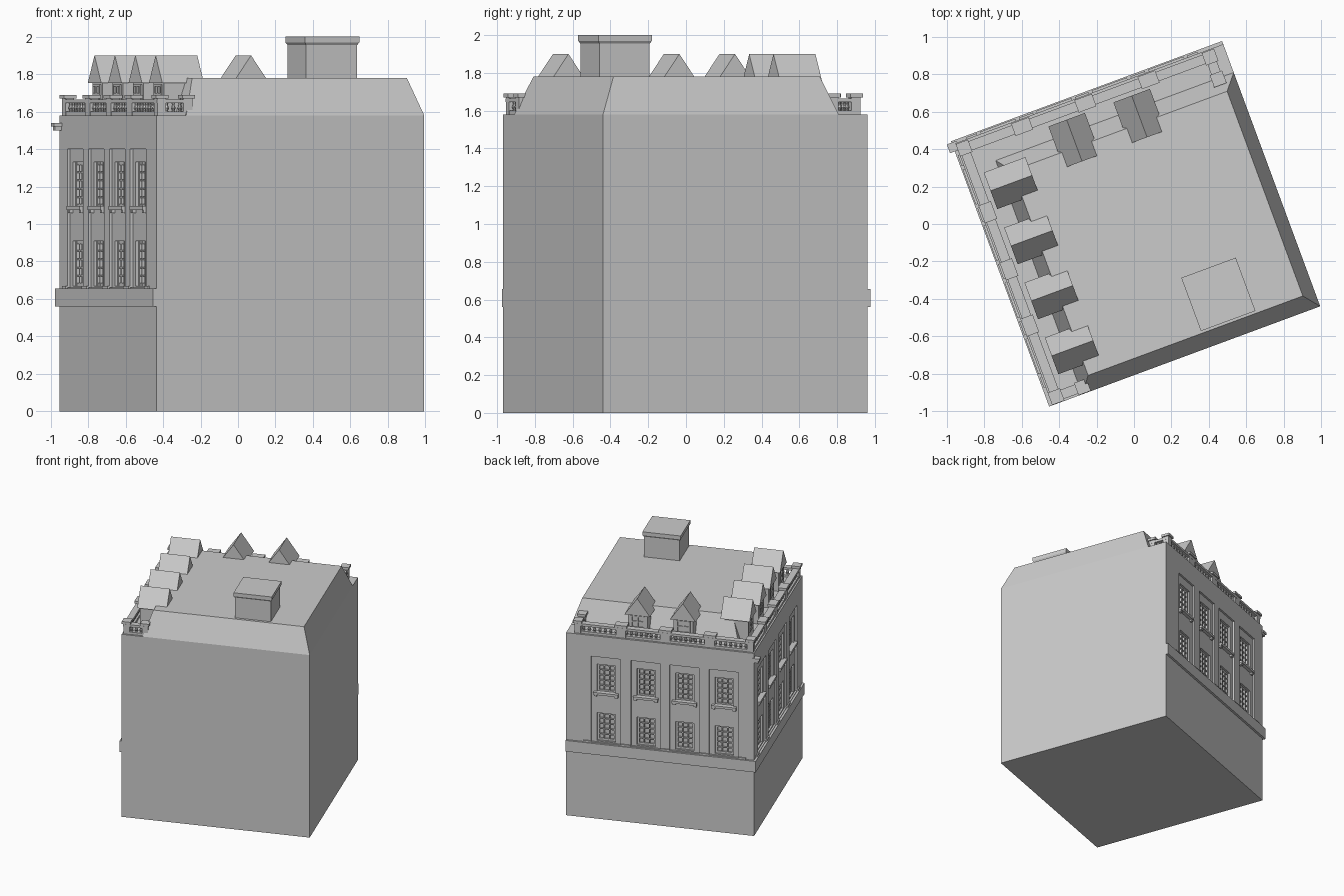
import bpy, bmesh, math
from mathutils import Matrix

if "Cube" in bpy.data.objects:
    bpy.data.objects.remove(bpy.data.objects["Cube"])

ROT = Matrix.Rotation(math.radians(20.3), 4, 'Z')
U0, U1, V0, V1 = -0.745, 0.78, -0.757, 0.735   # footprint before rotation
EAVE, TOP = 1.58, 1.78


# Facade frames: s runs along the wall, d points outward
def plan(s, d, z): return (s, d, z)
def west(s, d, z): return (U0 - d, s, z)
def north(s, d, z): return (s, V1 + d, z)


def loft(bm, rings, frame=plan):
    vs = [[bm.verts.new(frame(*p)) for p in r] for r in rings]
    n = len(vs[0])
    for a, b in zip(vs, vs[1:]):
        for i in range(n):
            bm.faces.new((a[i], a[(i + 1) % n], b[(i + 1) % n], b[i]))
    bm.faces.new(vs[0])
    bm.faces.new(vs[-1])


def rect(s0, s1, d0, d1, z):
    return [(s0, d0, z), (s1, d0, z), (s1, d1, z), (s0, d1, z)]


def box(bm, s0, s1, d0, d1, z0, z1, frame=plan):
    loft(bm, [rect(s0, s1, d0, d1, z0), rect(s0, s1, d0, d1, z1)], frame)


def finish(bm, name):
    bmesh.ops.recalc_face_normals(bm, faces=bm.faces[:])
    bm.transform(ROT)
    me = bpy.data.meshes.new(name)
    bm.to_mesh(me)
    bm.free()
    ob = bpy.data.objects.new(name, me)
    bpy.context.collection.objects.link(ob)
    return ob


BAYS = [(west, s) for s in (0.49, 0.17, -0.155, -0.475)] + \
       [(north, s) for s in (0.457, 0.135, -0.18, -0.50)]
WINDOWS = [(0.67, 0.91), (1.09, 1.33)]
HW = 0.075

# Main block
bm = bmesh.new()
box(bm, U0, U1, V0, V1, 0, EAVE)
body = finish(bm, "building_body")

# Shallow bay panels and deeper window openings cut into the walls
panels, holes = bmesh.new(), bmesh.new()
for f, s in BAYS:
    box(panels, s - 0.12, s + 0.12, -0.015, 0.1, 0.66, 1.40, f)
    for z0, z1 in WINDOWS:
        box(holes, s - HW, s + HW, -0.045, 0.1, z0, z1, f)
for bm, name in ((panels, "panel_cutter"), (holes, "window_cutter")):
    cutter = finish(bm, name)
    cutter.hide_render = True
    mod = body.modifiers.new(name, 'BOOLEAN')
    mod.operation, mod.solver, mod.object = 'DIFFERENCE', 'EXACT', cutter
    bpy.context.view_layer.objects.active = body
    bpy.ops.object.modifier_apply(modifier=name)
    bpy.data.objects.remove(cutter)

# Window frames, glazing bars and sills
bm = bmesh.new()
for f, s in BAYS:
    for z0, z1 in WINDOWS:
        for i in range(4):
            c = s - HW + 0.008 + i * (2 * HW - 0.016) / 3
            w = 0.008 if i in (0, 3) else 0.004
            box(bm, c - w, c + w, -0.046, -0.03, z0, z1, f)
        for i in range(6):
            c = z0 + 0.008 + i * (z1 - z0 - 0.016) / 5
            w = 0.008 if i in (0, 5) else 0.004
            box(bm, s - HW, s + HW, -0.046, -0.032, c - w, c + w, f)
    box(bm, s - 0.10, s + 0.10, -0.03, 0.012, 1.075, 1.095, f)
    for e in (-0.085, 0.085):
        box(bm, s + e - 0.012, s + e + 0.012, -0.02, 0.005, 1.06, 1.075, f)
finish(bm, "windows")

# Band course above the ground floor, with pier plinths
bm = bmesh.new()
box(bm, V0, V1 + 0.018, -0.05, 0.018, 0.56, 0.655, west)
box(bm, U0 - 0.018, U1, -0.05, 0.018, 0.56, 0.655, north)
for f, s in BAYS:
    for e in (-0.15, 0.15):
        box(bm, s + e - 0.03, s + e + 0.03, -0.01, 0.01, 0.655, 0.67, f)
finish(bm, "band_course")

# Corner bracket
bm = bmesh.new()
box(bm, U0 - 0.035, U0 + 0.01, V1 - 0.03, V1 + 0.005, 1.50, 1.52)
box(bm, U0 - 0.045, U0 + 0.01, V1 - 0.04, V1 + 0.01, 1.52, 1.54)
finish(bm, "corner_bracket")

# Mansard roof
bm = bmesh.new()
loft(bm, [rect(-0.575, U1, V0, 0.574, EAVE), rect(-0.51, 0.712, -0.673, 0.492, TOP)])
finish(bm, "mansard_roof")

# Chimney with a flared cap
bm = bmesh.new()
A = (0.137, 0.447, -0.66, -0.357)
def grown(g, z): return rect(A[0] - g, A[1] + g, A[2] - g, A[3] + g, z)
loft(bm, [grown(-0.01, TOP - 0.01), grown(-0.01, 1.955), grown(0, 1.97), grown(0, 2.0)])
finish(bm, "chimney")

# Dormers
bm = bmesh.new()
DORMERS = [(west, s) for s in (0.432, 0.118, -0.195, -0.508)] + [(north, -0.144), (north, 0.226)]
for f, s in DORMERS:
    box(bm, s - 0.08, s + 0.08, -0.3, -0.105, EAVE, 1.77, f)
    loft(bm, [[(s - 0.104, d, 1.752), (s + 0.104, d, 1.752), (s, d, 1.90)]
              for d in (-0.325, -0.088)], f)
    for e in (-0.05, 0, 0.05):
        box(bm, s + e - 0.006, s + e + 0.006, -0.11, -0.097, 1.64, 1.745, f)
    for z in (1.64, 1.69, 1.735):
        box(bm, s - 0.055, s + 0.055, -0.11, -0.097, z, z + 0.01, f)
finish(bm, "dormers")

# Balustrade: posts, rails and turned balusters
posts, rails, turned = bmesh.new(), bmesh.new(), bmesh.new()
PROFILE = [(0.010, 1.60), (0.008, 1.607), (0.014, 1.618), (0.007, 1.635), (0.010, 1.648)]


def post(x, y, hx, hy):
    box(posts, x - hx, x + hx, y - hy, y + hy, EAVE, 1.67)
    box(posts, x - hx - 0.01, x + hx + 0.01, y - hy - 0.01, y + hy + 0.01, 1.67, 1.69)


def run(a, b):
    # straight stretch of balustrade between two plan points
    (x0, y0), (x1, y1) = a, b
    h = 0.022
    for g, z0, z1 in ((h, EAVE, 1.60), (h + 0.004, 1.645, 1.665)):
        box(rails, min(x0, x1) - g, max(x0, x1) + g, min(y0, y1) - g, max(y0, y1) + g, z0, z1)
    n = max(2, round(math.dist(a, b) / 0.042))
    for i in range(1, n):
        t = i / n
        cx, cy = x0 + (x1 - x0) * t, y0 + (y1 - y0) * t
        loft(turned, [[(cx + r * math.cos(k * math.pi / 4), cy + r * math.sin(k * math.pi / 4), z)
                       for k in range(8)] for r, z in PROFILE])


WU, NV = -0.71, 0.695
west_stops = [-0.72, -0.315, 0.005, 0.33, NV]
north_stops = [WU, -0.38, -0.02, 0.34, 0.69]
for a, b in zip(west_stops, west_stops[1:]):
    run((WU, a), (WU, b))
for a, b in zip(north_stops, north_stops[1:]):
    run((a, NV), (b, NV))
run((WU, -0.72), (-0.56, -0.72))
run((0.69, NV), (0.69, 0.57))
for v in west_stops[1:-1]:
    post(WU, v, 0.025, 0.04)
for u in north_stops[1:-1]:
    post(u, NV, 0.04, 0.025)
for x, y in ((WU, -0.72), (WU, NV), (0.69, NV), (-0.56, -0.72), (0.69, 0.57)):
    post(x, y, 0.025, 0.025)
finish(posts, "balustrade_posts")
finish(rails, "balustrade_rails")
finish(turned, "balusters")
